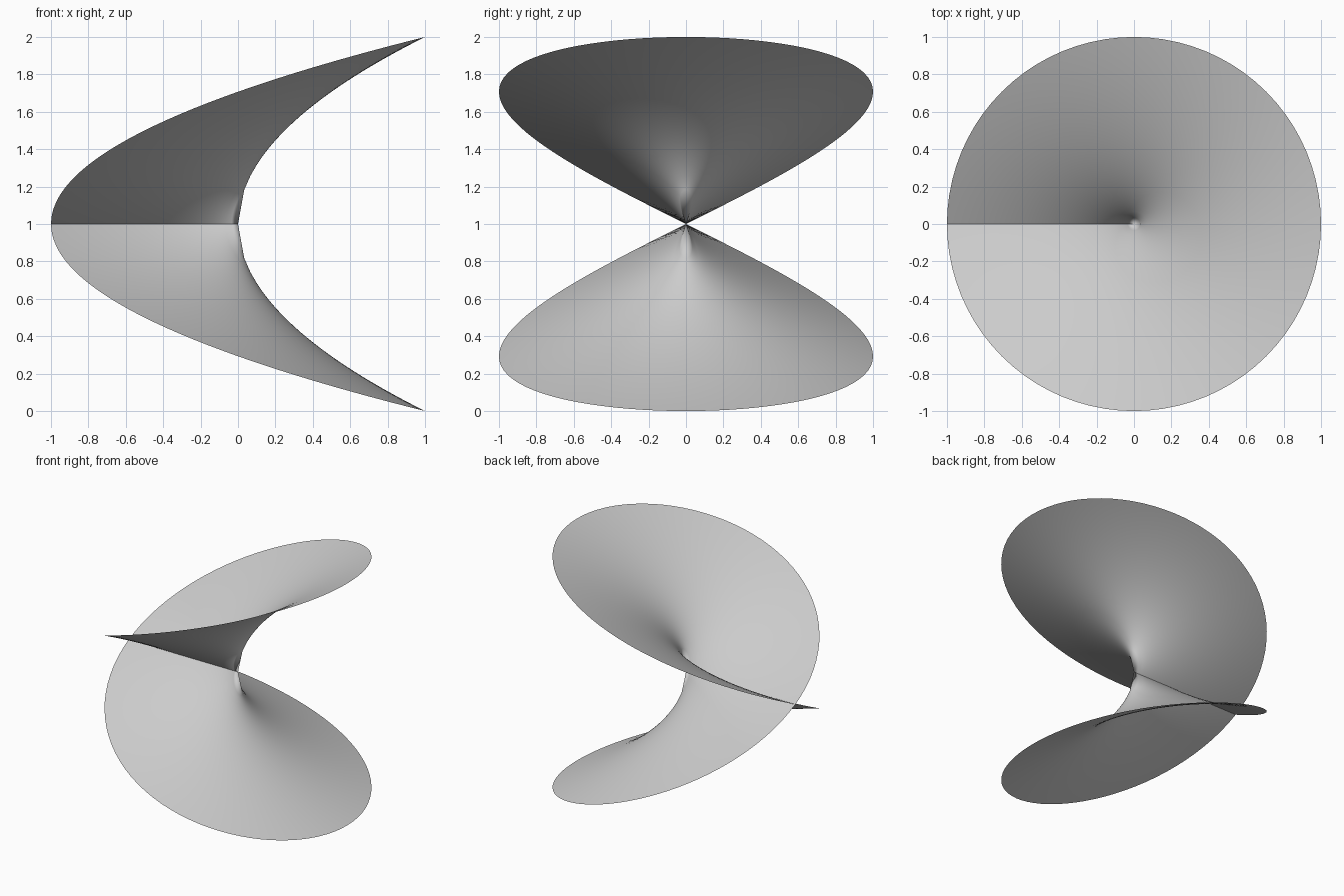
import bpy, bmesh, math

if "Cube" in bpy.data.objects:
    bpy.data.objects.remove(bpy.data.objects["Cube"])

RINGS = 30        # radial steps
SEGMENTS = 160    # steps around the two full turns

grey = bpy.data.materials.new("light_grey")
grey.diffuse_color = (0.6, 0.6, 0.6, 1)
grey.use_nodes = True
grey.node_tree.nodes["Principled BSDF"].inputs["Base Color"].default_value = grey.diffuse_color

bm = bmesh.new()


def point(r, a):
    # two-sheeted square-root surface, closing after two turns
    return (r * math.cos(a), r * math.sin(a), 1 + math.sqrt(r) * math.cos(a / 2))


# rings of vertices around a single branch point
centre = bm.verts.new((0, 0, 1))
rings = [[bm.verts.new(point(i / RINGS, 4 * math.pi * j / SEGMENTS))
          for j in range(SEGMENTS)] for i in range(1, RINGS + 1)]

# fan at the branch point, then quads out to the rim
for j in range(SEGMENTS):
    k = (j + 1) % SEGMENTS
    bm.faces.new((centre, rings[0][j], rings[0][k]))
    for inner, outer in zip(rings, rings[1:]):
        bm.faces.new((inner[j], outer[j], outer[k], inner[k]))

for face in bm.faces:
    face.smooth = True

mesh = bpy.data.meshes.new("twisted_sheet")
bm.to_mesh(mesh)
bm.free()
mesh.materials.append(grey)
sheet = bpy.data.objects.new("twisted_sheet", mesh)
bpy.context.collection.objects.link(sheet)
